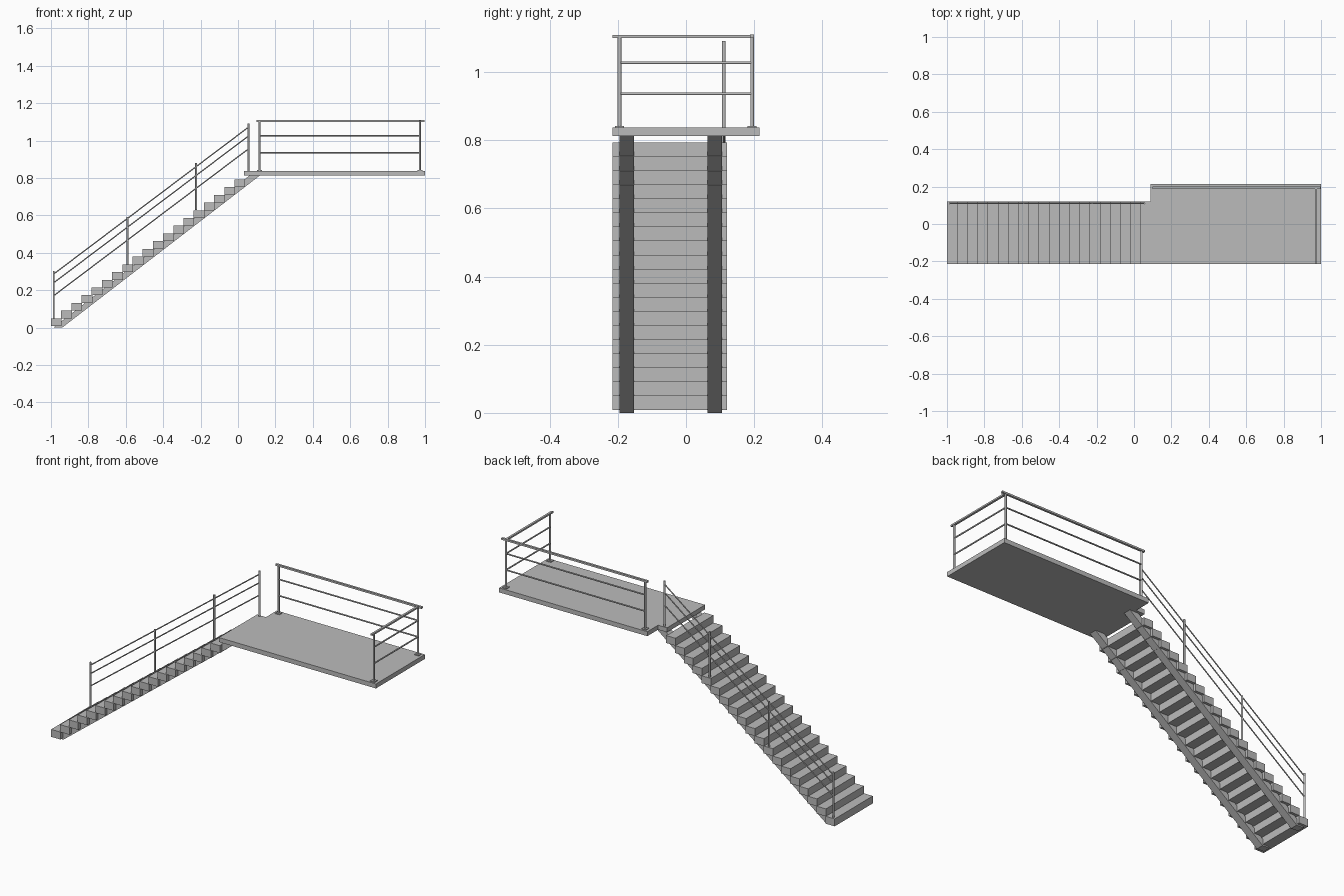
import bpy, bmesh
from mathutils import Vector

cube = bpy.data.objects.get("Cube")
if cube:
    bpy.data.objects.remove(cube)

mat = bpy.data.materials.new("grey metal")
mat.use_nodes = True
GREY = (0.5, 0.5, 0.5, 1)
mat.diffuse_color = GREY
mat.node_tree.nodes["Principled BSDF"].inputs["Base Color"].default_value = GREY


def finish(name, bm):
    bmesh.ops.recalc_face_normals(bm, faces=bm.faces)
    mesh = bpy.data.meshes.new(name)
    bm.to_mesh(mesh)
    bm.free()
    mesh.materials.append(mat)
    obj = bpy.data.objects.new(name, mesh)
    bpy.context.collection.objects.link(obj)
    return obj


def prism(name, outline, offset):
    """Extrude a closed outline of 3D points along an offset."""
    bm = bmesh.new()
    face = bm.faces.new([bm.verts.new(p) for p in outline])
    new = bmesh.ops.extrude_face_region(bm, geom=[face])["geom"]
    verts = [g for g in new if isinstance(g, bmesh.types.BMVert)]
    bmesh.ops.translate(bm, verts=verts, vec=offset)
    return finish(name, bm)


def box(name, lo, hi):
    (x0, y0, z0), (x1, y1, z1) = lo, hi
    return prism(name, [(x0, y0, z0), (x1, y0, z0), (x1, y1, z0), (x0, y1, z0)],
                 (0, 0, z1 - z0))


def rod(name, a, b, radius, sides=10):
    """Round bar between two points."""
    a, b = Vector(a), Vector(b)
    bm = bmesh.new()
    bmesh.ops.create_cone(bm, cap_ends=True, segments=sides, radius1=radius,
                          radius2=radius, depth=(b - a).length)
    obj = finish(name, bm)
    for poly in obj.data.polygons:
        poly.use_smooth = len(poly.vertices) == 4
    obj.location = (a + b) / 2
    obj.rotation_mode = 'QUATERNION'
    obj.rotation_quaternion = (b - a).to_track_quat('Z', 'Y')
    return obj


# Stair dimensions
STEPS, RUN, RISE = 19, 0.0545, 0.0413
FRONT, STAIR_BACK, BACK = -0.215, 0.12, 0.215
DECK_LOW, DECK_TOP = 0.812, 0.837

# Treads
for i in range(STEPS):
    x, z = -1 + i * RUN, 0.008 + i * RISE
    box(f"tread_{i + 1}", (x, FRONT, z), (x + RUN + 0.003, STAIR_BACK, z + RISE))

# Sloping stringers under the treads
for name, y in (("front_stringer", -0.195), ("back_stringer", 0.063)):
    prism(name, [(-0.985, y, 0.002), (-0.94, y, 0), (0.115, y, DECK_LOW), (0.06, y, DECK_LOW)],
          (0, 0.043, 0))

# Landing with a notch beside the stair
prism("landing", [(0.033, FRONT, DECK_LOW), (1, FRONT, DECK_LOW), (1, BACK, DECK_LOW),
                  (0.088, BACK, DECK_LOW), (0.088, STAIR_BACK, DECK_LOW),
                  (0.033, STAIR_BACK, DECK_LOW)], (0, 0, DECK_TOP - DECK_LOW))

# Stair railing
RAIL_Y = 0.111
for i, (x, z) in enumerate([(-0.985, 0.05), (-0.59, 0.338), (-0.224, 0.628), (0.055, DECK_TOP)]):
    rod(f"stair_post_{i + 1}", (x, RAIL_Y, z), (x, RAIL_Y, z + 0.253), 0.0055)
for i, z in enumerate((0.171, 0.24, 0.287)):
    rod(f"stair_rail_{i + 1}", (-0.985, RAIL_Y, z), (0.055, RAIL_Y, z + 0.784), 0.0032)

# Landing railing posts on base plates
SIDE_X, BACK_Y, HAND_Z = 0.973, 0.194, 1.104
corners = {"back_left": (SIDE_X, BACK_Y), "back_right": (0.115, BACK_Y),
           "front_left": (SIDE_X, -0.195)}
for name, (x, y) in corners.items():
    rod(name + "_post", (x, y, DECK_TOP), (x, y, HAND_Z), 0.0055)
    box(name + "_base_plate", (x - 0.013, y - 0.013, DECK_TOP), (x + 0.013, y + 0.013, DECK_TOP + 0.005))

# Landing handrails and middle bars
box("back_handrail", (0.098, BACK_Y - 0.006, HAND_Z - 0.004), (0.998, BACK_Y + 0.006, HAND_Z + 0.006))
box("side_handrail", (SIDE_X - 0.006, FRONT, HAND_Z - 0.005), (SIDE_X + 0.006, BACK_Y, HAND_Z + 0.004))
for i, z in enumerate((0.936, 1.027)):
    rod(f"back_bar_{i + 1}", (0.115, BACK_Y, z), (SIDE_X, BACK_Y, z), 0.004)
    rod(f"side_bar_{i + 1}", (SIDE_X, -0.195, z), (SIDE_X, BACK_Y, z), 0.004)
